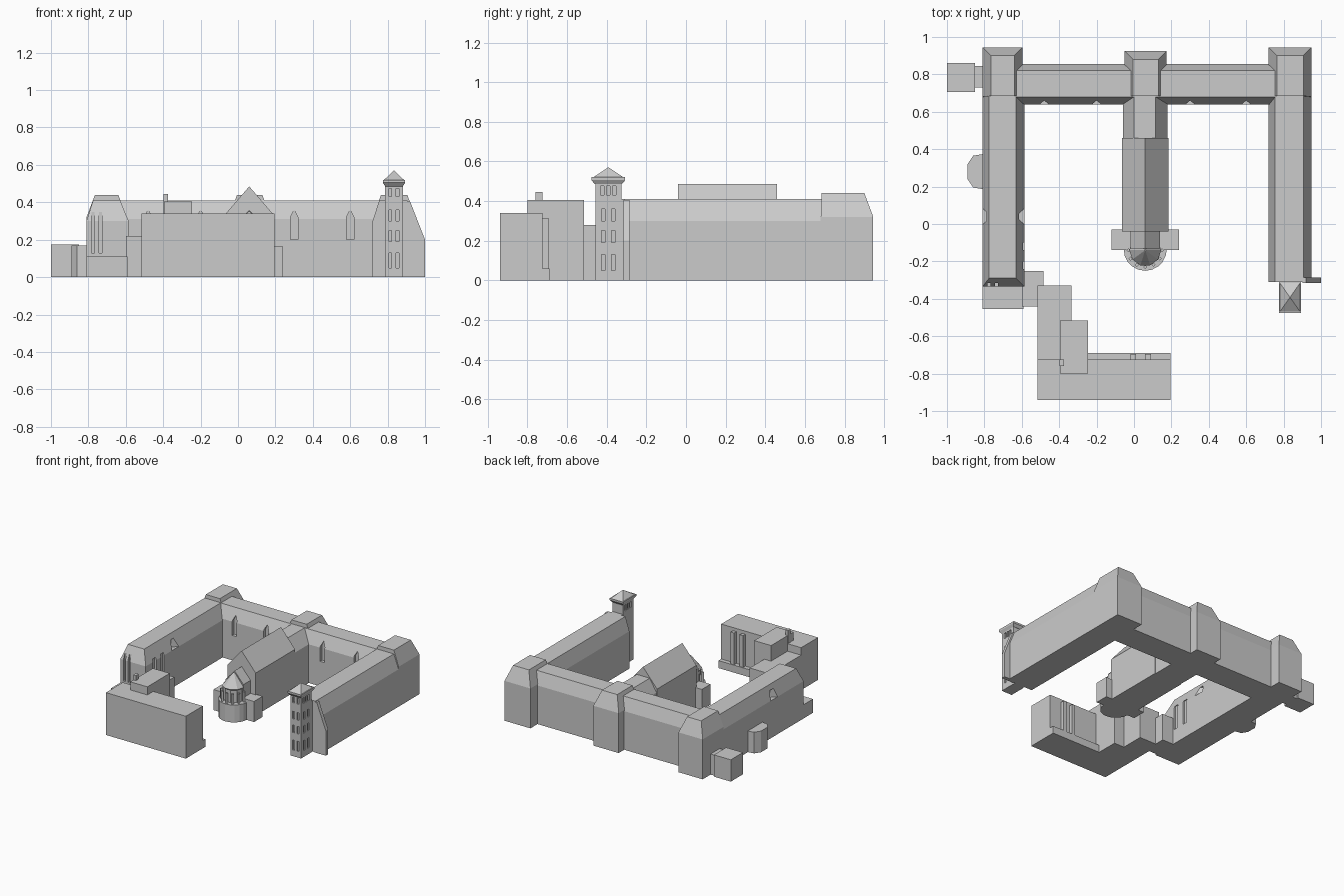
import bpy, math

if "Cube" in bpy.data.objects:
    bpy.data.objects.remove(bpy.data.objects["Cube"])

stone = bpy.data.materials.new("grey_stone")
stone.diffuse_color = (0.6, 0.6, 0.6, 1)
stone.use_nodes = True
stone.node_tree.nodes["Principled BSDF"].inputs["Base Color"].default_value = stone.diffuse_color


def mesh(name, verts, faces):
    me = bpy.data.meshes.new(name)
    me.from_pydata(verts, [], faces)
    me.materials.append(stone)
    ob = bpy.data.objects.new(name, me)
    bpy.context.collection.objects.link(ob)
    return ob


def loft(name, rings):
    """Closed solid through rings of equal point count (counter-clockwise, bottom to top)."""
    n = len(rings[0])
    verts = [v for r in rings for v in r]
    faces = [tuple(reversed(range(n))), tuple(range(len(verts) - n, len(verts)))]
    for k in range(len(rings) - 1):
        for i in range(n):
            j = (i + 1) % n
            faces.append((k * n + i, k * n + j, (k + 1) * n + j, (k + 1) * n + i))
    return mesh(name, verts, faces)


def rect(x0, x1, y0, y1, z):
    return [(x0, y0, z), (x1, y0, z), (x1, y1, z), (x0, y1, z)]


def box(name, x0, x1, y0, y1, z0, z1):
    return loft(name, [rect(x0, x1, y0, y1, z0), rect(x0, x1, y0, y1, z1)])


def mansard(name, x0, x1, y0, y1, eave, top, w=0, e=0, s=0, n=0):
    """Walls up to the eave, then a sloped roof with a flat top; insets per side."""
    return loft(name, [rect(x0, x1, y0, y1, 0), rect(x0, x1, y0, y1, eave),
                       rect(x0 + w, x1 - e, y0 + s, y1 - n, top)])


def along_y(name, profile, y0, y1):
    """Extrude an x-z profile along y."""
    return loft(name, [[(x, y1, z) for x, z in profile], [(x, y0, z) for x, z in profile]])


def disc(cx, cy, r, z, n=20):
    return [(cx + r * math.cos(2 * math.pi * i / n), cy + r * math.sin(2 * math.pi * i / n), z)
            for i in range(n)]


def cut(target, cutter):
    cutter.hide_render = True
    m = target.modifiers.new("cut", 'BOOLEAN')
    m.operation, m.solver, m.object = 'DIFFERENCE', 'EXACT', cutter
    bpy.context.view_layer.objects.active = target
    bpy.ops.object.modifier_apply(modifier=m.name)
    bpy.data.objects.remove(cutter)


# Three ranges around the courtyard
west = mansard("west_wing", -0.81, -0.585, -0.335, 0.80, 0.30, 0.41, 0.035, 0.045, 0.045)
east = mansard("east_wing", 0.72, 0.95, -0.31, 0.80, 0.30, 0.41, 0.035, 0.045)
north = mansard("north_wing", -0.70, 0.84, 0.64, 0.855, 0.31, 0.41, 0, 0, 0.04, 0.035)

# Corner and middle pavilions, slightly taller
for nm, x0, x1, y1 in (("west_pavilion", -0.81, -0.595, 0.945),
                       ("middle_pavilion", -0.05, 0.175, 0.925),
                       ("east_pavilion", 0.72, 0.95, 0.945)):
    mansard(nm, x0, x1, 0.68, y1, 0.32, 0.44, 0.045, 0.045, 0.005, 0.045)

# Roof notches in the west wing and tall niches in courtyard walls
for x in (-0.815, -0.58):
    cut(west, loft("notch", [disc(x, 0.04, 0.05, z, 4) for z in (0.3, 0.37)]))
for y in (-0.12, -0.22):
    cut(west, box("niche", -0.60, -0.57, y - 0.02, y + 0.02, 0.12, 0.32))
for x in (-0.48, -0.2, 0.3, 0.6):
    cut(north, along_y("niche", [(x - 0.02, 0.2), (x + 0.02, 0.2), (x + 0.02, 0.32),
                                 (x, 0.36), (x - 0.02, 0.32)], 0.6, 0.665))
for x in (-0.775, -0.735):
    cut(west, box("niche", x - 0.009, x + 0.009, -0.36, -0.315, 0.13, 0.36))

# Link and chapel in the middle of the court
mansard("chapel_link", -0.06, 0.18, 0.44, 0.72, 0.31, 0.41, 0.06, 0.065)
along_y("chapel_nave", [(-0.065, 0), (0.185, 0), (0.185, 0.34), (0.06, 0.485), (-0.065, 0.34)],
        -0.04, 0.46)
along_y("chapel_chancel", [(-0.02, 0), (0.14, 0), (0.14, 0.27), (0.06, 0.36), (-0.02, 0.27)],
        -0.13, -0.03)
box("west_transept", -0.12, -0.02, -0.14, -0.03, 0, 0.165)
box("east_transept", 0.14, 0.24, -0.14, -0.03, 0, 0.165)
loft("apse_ambulatory", [disc(0.06, -0.135, 0.115, z) for z in (0, 0.14)])
loft("apse_upper", [disc(0.06, -0.14, r, z, 10)
                    for r, z in ((0.075, 0.13), (0.075, 0.24), (0.085, 0.25), (0.004, 0.35))])
for i in range(7):
    a = math.pi + i * math.pi / 6
    px, py = 0.06 + 0.09 * math.cos(a), -0.14 + 0.09 * math.sin(a)
    loft("apse_buttress", [disc(px, py, 0.011, z, 4) for z in (0.13, 0.22)])

# Bell tower at the south end of the east wing
tx, ty = 0.834, -0.392


def tower_ring(hx, hy, z):
    return rect(tx - hx, tx + hx, ty - hy, ty + hy, z)


tower = loft("bell_tower", [tower_ring(0.047, 0.066, 0), tower_ring(0.047, 0.066, 0.49)])
box("tower_joint", 0.79, 0.88, -0.34, -0.30, 0, 0.41)
loft("tower_cornice", [tower_ring(0.047, 0.068, 0.485), tower_ring(0.06, 0.085, 0.505),
                       tower_ring(0.06, 0.085, 0.52)])
loft("tower_roof", [tower_ring(0.054, 0.077, 0.519), tower_ring(0.001, 0.001, 0.57)])
# Tower windows: belfry arches above, slots below
for z0, z1 in ((0.43, 0.475), (0.30, 0.36), (0.19, 0.25), (0.05, 0.13)):
    for d in (-0.03, 0.0, 0.03) if z0 > 0.4 else (-0.025, 0.025):
        cut(tower, box("slot", tx + 0.037, tx + 0.06, ty + d - 0.009, ty + d + 0.009, z0, z1))
    for d in (-0.02, 0.02):
        cut(tower, box("slot", tx + d - 0.008, tx + d + 0.008, ty - 0.08, ty - 0.056, z0, z1))
for d in (-0.03, 0.0, 0.03):
    cut(tower, box("slot", tx - 0.06, tx - 0.037, ty + d - 0.009, ty + d + 0.009, 0.43, 0.475))
along_y("east_wing_buttress", [(0.90, 0), (1.0, 0), (1.0, 0.2), (0.92, 0.405), (0.90, 0.405)],
        -0.315, -0.285)

# South-west annexes
box("west_wing_porch", -0.81, -0.59, -0.455, -0.33, 0, 0.11)
box("stair_block", -0.60, -0.485, -0.44, -0.25, 0, 0.22)
box("connecting_block", -0.515, -0.335, -0.75, -0.33, 0, 0.28)
box("roof_block", -0.395, -0.245, -0.80, -0.515, 0, 0.405)
box("chimney", -0.397, -0.375, -0.76, -0.725, 0.30, 0.445)
box("south_block", -0.515, 0.195, -0.94, -0.725, 0, 0.34)
box("south_block_ledge", -0.25, 0.195, -0.73, -0.69, 0, 0.06)
for x in (-0.02, 0.06):
    box("south_block_pilaster", x, x + 0.03, -0.73, -0.695, 0, 0.315)

# Low additions on the west side
box("west_annex", -1.0, -0.85, 0.705, 0.86, 0, 0.175)
box("west_annex_link", -0.86, -0.80, 0.73, 0.845, 0, 0.165)
bay = [(-0.80, 0.375), (-0.86, 0.365), (-0.89, 0.32), (-0.89, 0.24), (-0.86, 0.195), (-0.80, 0.185)]
loft("west_bay", [[(x, y, z) for x, y in bay] for z in (0, 0.17)])
